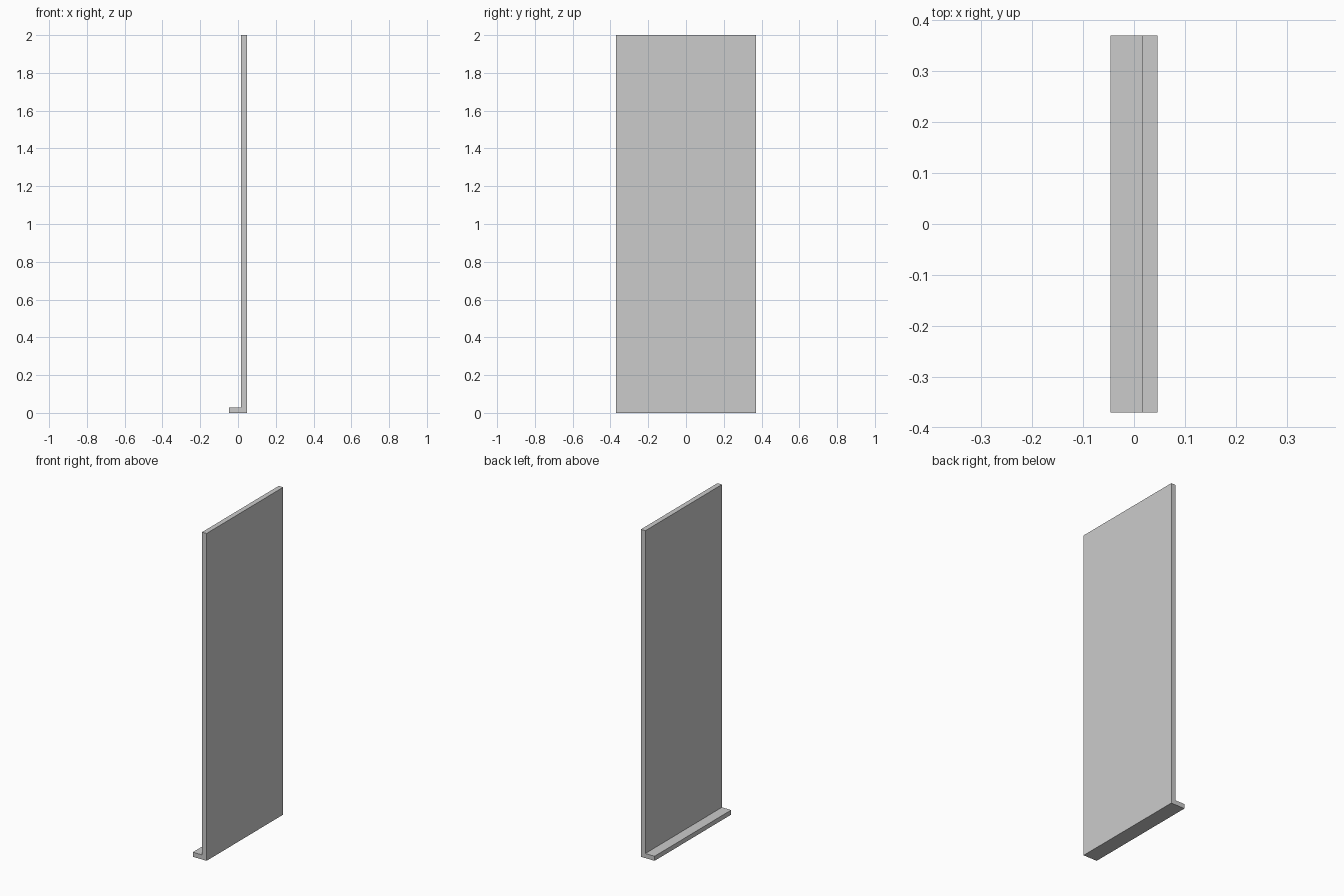
import bpy, bmesh

if "Cube" in bpy.data.objects:
    bpy.data.objects.remove(bpy.data.objects["Cube"])

HALF_X, HALF_Y, HEIGHT = 0.0465, 0.3695, 2.0
PANEL_FACE_X = 0.016   # inner face of the upright
FOOT_HEIGHT = 0.028

# L-shaped section in the xz plane: thin foot and tall upright
profile = [(-HALF_X, 0), (HALF_X, 0), (HALF_X, HEIGHT), (PANEL_FACE_X, HEIGHT),
           (PANEL_FACE_X, FOOT_HEIGHT), (-HALF_X, FOOT_HEIGHT)]

# Extrude the section along y into one panel
bm = bmesh.new()
section = bm.faces.new([bm.verts.new((x, -HALF_Y, z)) for x, z in profile])
extruded = bmesh.ops.extrude_face_region(bm, geom=[section], use_keep_orig=True)
moved = [v for v in extruded["geom"] if isinstance(v, bmesh.types.BMVert)]
bmesh.ops.translate(bm, verts=moved, vec=(0, 2 * HALF_Y, 0))
bmesh.ops.recalc_face_normals(bm, faces=bm.faces)

mesh = bpy.data.meshes.new("footed_panel")
bm.to_mesh(mesh)
bm.free()
bpy.context.collection.objects.link(bpy.data.objects.new("footed_panel", mesh))
